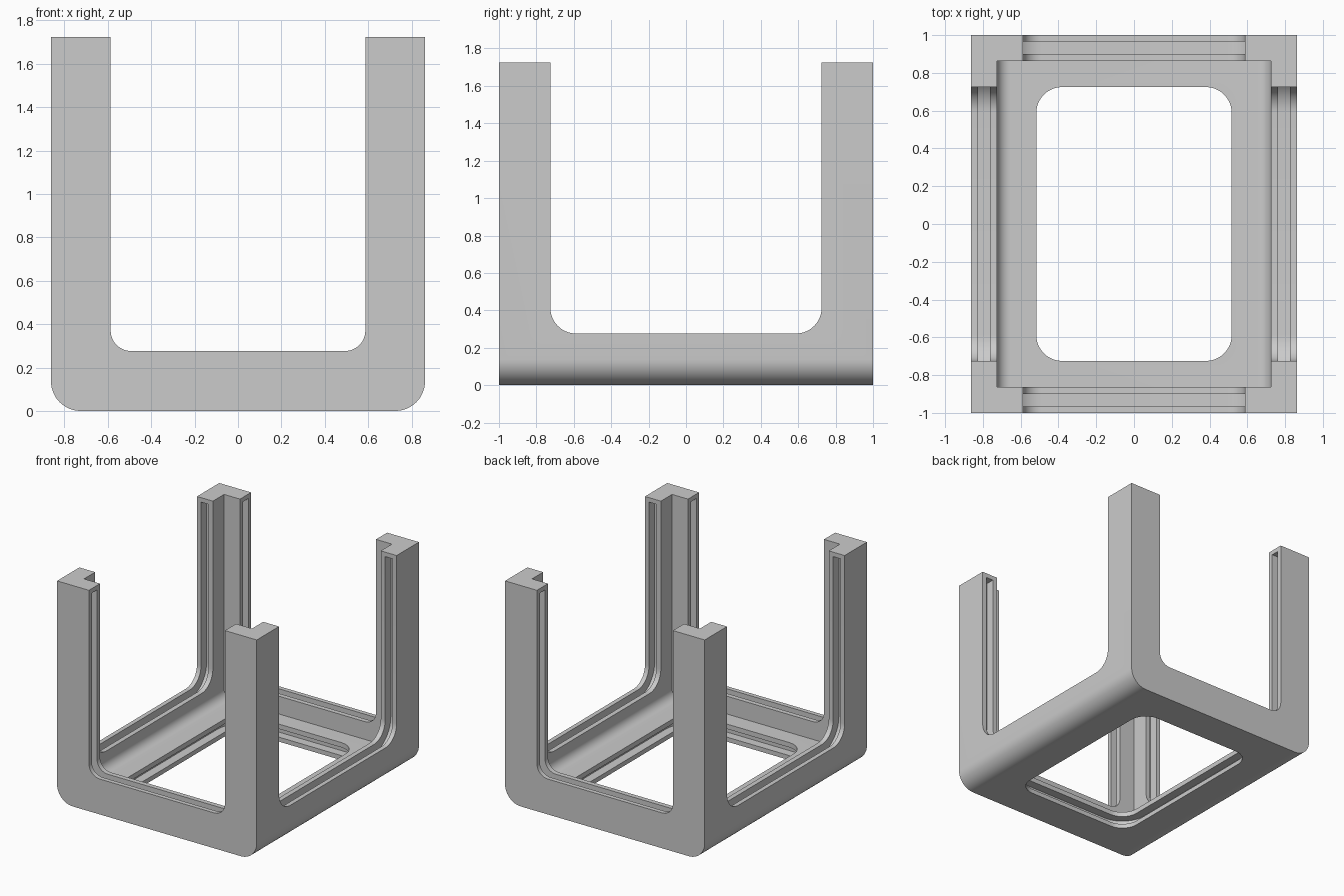
import bpy, bmesh, math
from mathutils import Vector

if "Cube" in bpy.data.objects:
    bpy.data.objects.remove(bpy.data.objects["Cube"], do_unlink=True)

grey = bpy.data.materials.new("plain grey")
grey.use_nodes = True
COLOUR = (0.6, 0.6, 0.6, 1)
grey.diffuse_color = COLOUR
grey.node_tree.nodes["Principled BSDF"].inputs["Base Color"].default_value = COLOUR

HX, HY, TOP = 0.862, 1.0, 1.724
WALL = 0.137


def rounded(u, v0, v1, low, high=0, steps=12):
    """Outline of a rectangle centred on u, with low and high corner radii."""
    pts = []
    corners = ((u, v1, high, 0), (-u, v1, high, 90), (-u, v0, low, 180), (u, v0, low, 270))
    for cu, cv, r, start in corners:
        if r == 0:
            pts.append((cu, cv))
            continue
        mu = cu - math.copysign(r, cu)
        mv = cv + r if cv == v0 else cv - r
        for i in range(steps + 1):
            a = math.radians(start + 90 * i / steps)
            pts.append((mu + r * math.cos(a), mv + r * math.sin(a)))
    return pts


def prism(name, outline, axis, start, end):
    """Extrude an outline along an axis from start to end."""
    place = {"x": lambda u, v, w: (w, u, v),
             "y": lambda u, v, w: (u, w, v),
             "z": lambda u, v, w: (u, v, w)}[axis]
    bm = bmesh.new()
    face = bm.faces.new([bm.verts.new(place(u, v, start)) for u, v in outline])
    extruded = bmesh.ops.extrude_face_region(bm, geom=[face])["geom"]
    moved = [e for e in extruded if isinstance(e, bmesh.types.BMVert)]
    bmesh.ops.translate(bm, verts=moved, vec=Vector(place(0, 0, end - start)))
    bmesh.ops.recalc_face_normals(bm, faces=bm.faces)
    mesh = bpy.data.meshes.new(name)
    bm.to_mesh(mesh)
    bm.free()
    mesh.materials.append(grey)
    obj = bpy.data.objects.new(name, mesh)
    bpy.context.scene.collection.objects.link(obj)
    return obj


# Outer body with rounded lower side edges
frame = prism("frame", rounded(HX, 0, TOP, 0.137), "y", -HY, HY)
cutters = []

# Inner cavity with rounded floor edges
cutters.append(prism("cavity_cutter", rounded(HX - WALL, WALL, 2, 0.07), "y", -HY + WALL, HY - WALL))

# Open windows through the walls and the floor
SILL, FRONT_U, SIDE_U, FLOOR_U = 0.276, 0.587, 0.725, 0.517
FRONT_R, SIDE_R = 0.095, 0.137
cutters.append(prism("front_window_cutter", rounded(FRONT_U, SILL, 2, FRONT_R), "y", -1.2, 1.2))
cutters.append(prism("side_window_cutter", rounded(SIDE_U, SILL, 2, SIDE_R), "x", -1.2, 1.2))
cutters.append(prism("floor_window_cutter", rounded(FLOOR_U, -SIDE_U, SIDE_U, SIDE_R, SIDE_R), "z", -0.2, 0.4))

# Panel grooves around each window, closed just below the post tops
D, LIP, SLOT, CAP = 0.069, 0.035, 0.064, TOP - 0.035
for s, side in ((-1, "first"), (1, "second")):
    for label, u, r, axis, half in (("front", FRONT_U, FRONT_R, "y", HY), ("side", SIDE_U, SIDE_R, "x", HX)):
        outline = rounded(u + D, SILL - D, CAP, r + D)
        cutters.append(prism(f"{side}_{label}_groove_cutter", outline, axis,
                             s * (half - LIP), s * (half - LIP - SLOT)))
outline = rounded(FLOOR_U + D, -SIDE_U - D, SIDE_U + D, SIDE_R + D, SIDE_R + D)
cutters.append(prism("floor_groove_cutter", outline, "z", LIP, LIP + SLOT))

for cutter in cutters:
    cutter.hide_render = True
    cutter.hide_set(True)
    mod = frame.modifiers.new(cutter.name, "BOOLEAN")
    mod.operation = "DIFFERENCE"
    mod.solver = "EXACT"
    mod.object = cutter

# Apply the cuts, drop the helpers and smooth the rounded corners
bpy.context.view_layer.objects.active = frame
frame.select_set(True)
for mod in list(frame.modifiers):
    bpy.ops.object.modifier_apply(modifier=mod.name)
for cutter in cutters:
    bpy.data.objects.remove(cutter, do_unlink=True)
bpy.ops.object.shade_smooth_by_angle(angle=math.radians(30))
